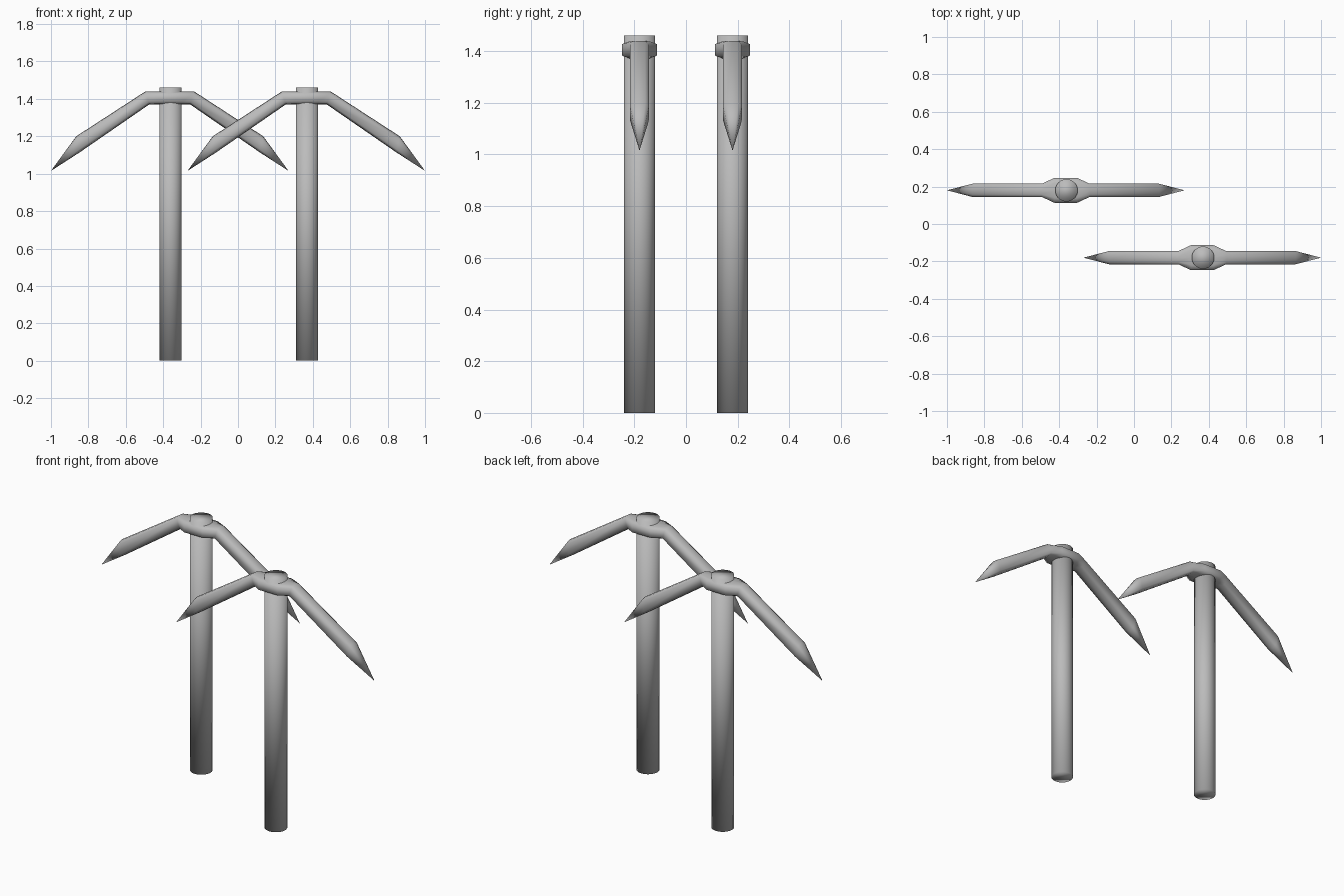
import bpy, bmesh
from mathutils import Vector

cube = bpy.data.objects.get("Cube")
if cube:
    bpy.data.objects.remove(cube, do_unlink=True)

steel = bpy.data.materials.new("plain grey")
steel.use_nodes = True
GREY = (0.5, 0.5, 0.5, 1)
steel.diffuse_color = GREY
steel.node_tree.nodes["Principled BSDF"].inputs["Base Color"].default_value = GREY

# Half of the head: top point, bottom point (x, z) and half width
HALF = [((0.06, 1.44), (0.06, 1.37), 0.067),
        ((0.13, 1.44), (0.11, 1.37), 0.036),
        ((0.50, 1.20), (0.48, 1.115), 0.036)]
TIP = (0.635, 1.015)

# Bar cross-section: (side, height) with slightly peaked top and bottom
SECTION = [(0, 1), (0.6, 0.93), (1, 0.65), (1, -0.65),
           (0.6, -0.93), (0, -1), (-0.6, -0.93), (-1, -0.65),
           (-1, 0.65), (-0.6, 0.93)]


def finish(name, bm):
    bmesh.ops.recalc_face_normals(bm, faces=bm.faces)
    # the surfaces are smooth all over, ends included
    for face in bm.faces:
        face.smooth = True
    mesh = bpy.data.meshes.new(name)
    bm.to_mesh(mesh)
    bm.free()
    mesh.materials.append(steel)
    obj = bpy.data.objects.new(name, mesh)
    bpy.context.collection.objects.link(obj)
    return obj


def make_ring(bm, top, bottom, width, side):
    ring = []
    for s, h in SECTION:
        p = Vector(bottom).lerp(Vector(top), (h + 1) / 2)
        ring.append(bm.verts.new((side * p.x, s * width, p.y)))
    return ring


def make_head(name):
    bm = bmesh.new()
    rings = [make_ring(bm, *st, -1) for st in reversed(HALF)]
    rings += [make_ring(bm, *st, 1) for st in HALF]
    n = len(SECTION)
    for a, b in zip(rings, rings[1:]):
        for i in range(n):
            j = (i + 1) % n
            bm.faces.new((a[i], a[j], b[j], b[i]))
    # pointed ends
    for ring, side in ((rings[0], -1), (rings[-1], 1)):
        tip = bm.verts.new((side * TIP[0], 0, TIP[1]))
        for i in range(n):
            bm.faces.new((ring[i], ring[(i + 1) % n], tip))
    return finish(name, bm)


def make_handle(name):
    bm = bmesh.new()
    bmesh.ops.create_cone(bm, cap_ends=True, segments=32, radius1=0.06,
                          radius2=0.06, depth=1.46)
    bmesh.ops.translate(bm, verts=bm.verts, vec=(0.004, 0, 0.73))
    return finish(name, bm)


# Two matching picks, staggered front to back
for label, x, y in (("left", 0.365, -0.18), ("right", -0.365, 0.18)):
    for part in (make_handle(label + "_pick_handle"), make_head(label + "_pick_head")):
        part.location = (x, y, 0)
